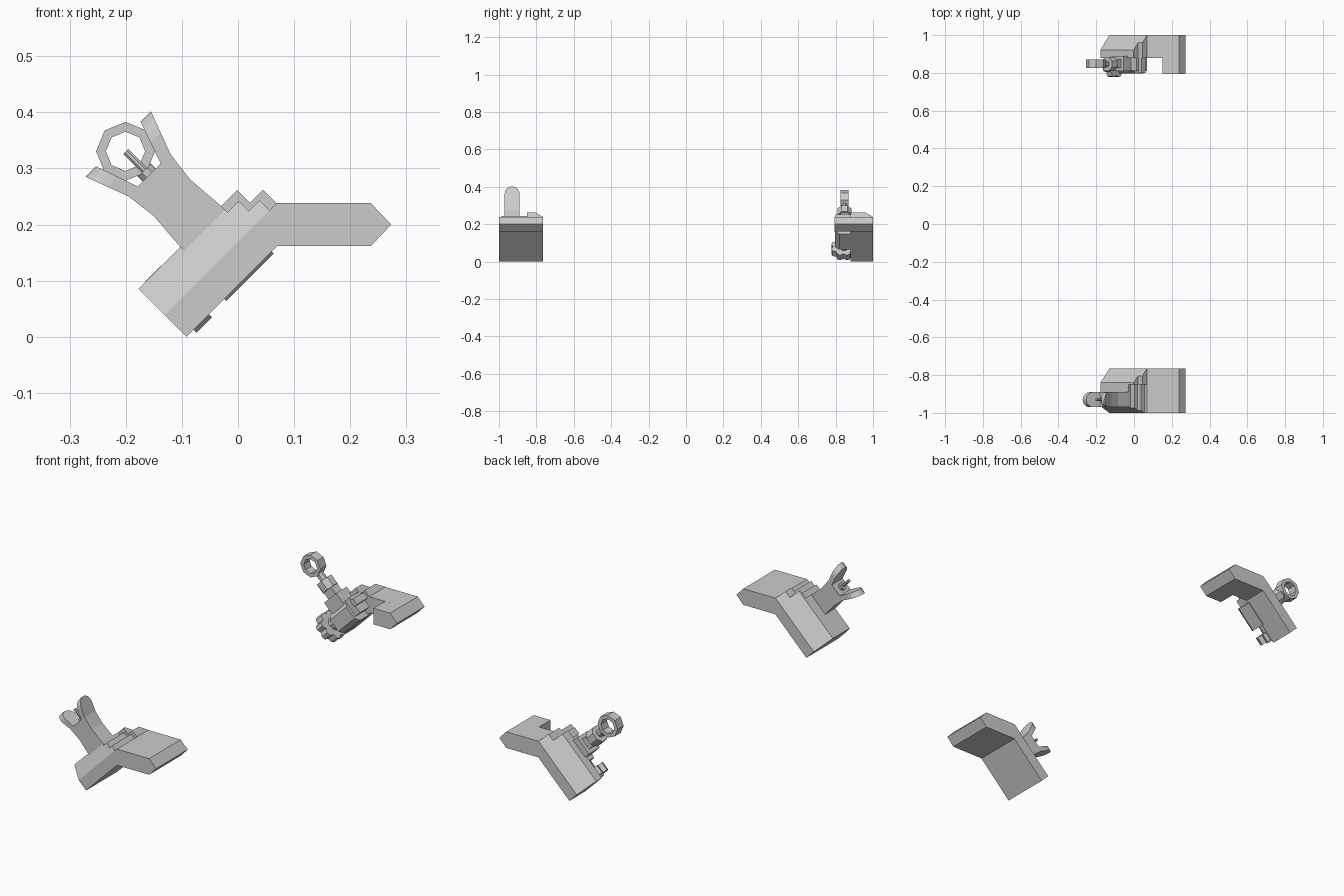
import bpy, bmesh, math
from mathutils import Vector

if "Cube" in bpy.data.objects:
    bpy.data.objects.remove(bpy.data.objects["Cube"])

R2 = math.sqrt(2)

def W(u, y, v):
    """Tilted frame (u along the block, v up the sight) to world."""
    return Vector(((u - v) / R2, y, (u + v) / R2))

def prism(name, a, b):
    """Solid between two matching outlines."""
    bm = bmesh.new()
    A = [bm.verts.new(p) for p in a]
    B = [bm.verts.new(p) for p in b]
    n = len(A)
    bm.faces.new(A)
    bm.faces.new(B[::-1])
    for i in range(n):
        j = (i + 1) % n
        bm.faces.new((A[j], A[i], B[i], B[j]))
    bmesh.ops.recalc_face_normals(bm, faces=bm.faces)
    me = bpy.data.meshes.new(name)
    bm.to_mesh(me)
    bm.free()
    ob = bpy.data.objects.new(name, me)
    bpy.context.collection.objects.link(ob)
    return ob

def side(name, uv, y0, y1):
    return prism(name, [W(u, y0, v) for u, v in uv], [W(u, y1, v) for u, v in uv])

def along_u(name, yv, u0, u1):
    return prism(name, [W(u0, y, v) for y, v in yv], [W(u1, y, v) for y, v in yv])

def along_v(name, uy, v0, v1):
    return prism(name, [W(u, y, v0) for u, y in uy], [W(u, y, v1) for u, y in uy])

def box(name, u0, u1, y0, y1, v0, v1):
    return side(name, [(u0, v0), (u1, v0), (u1, v1), (u0, v1)], y0, y1)

def xz(x, z):
    return ((x + z) / R2, (z - x) / R2)

def circle(cx, cy, r, n, off=0.0):
    return [(cx + r * math.cos(2 * math.pi * (i + off) / n),
             cy + r * math.sin(2 * math.pi * (i + off) / n)) for i in range(n)]

def boolean(ob, cutter, op):
    m = ob.modifiers.new("bool", 'BOOLEAN')
    m.operation, m.solver, m.object = op, 'EXACT', cutter
    bpy.context.view_layer.objects.active = ob
    bpy.ops.object.modifier_apply(modifier=m.name)
    bpy.data.objects.remove(cutter)

U0, V0, VC, VT = -0.065, 0.065, 0.12, 0.186
AX = 0.092  # sight axis in u

arm = [xz(.273, .2), xz(.237, .162)]
base = [(U0, V0), (U0, VC), (.217, VC), xz(.237, .238)] + arm + [xz(.07, .162)]

def tier(name, u1, v, yf, yb, cf, cb):
    """Chamfered upper block with front/back insets cf, cb at full height."""
    k = (v - VC) / (VT - VC)
    along_u(name, [(yf, VC), (yb, VC), (yb - cb * k, v), (yf + cf * k, v)], U0, u1)

back_tiers = [(.184, VT), (.217, .154)]
front_tiers = [(.144, VT), (.172, .17), (.199, .145)]

# --- Front sight: block with side arm, stepped chamfered top
side("front_sight_base", base, -1.0, -.765)
for i, (u, v) in enumerate(front_tiers):
    tier(f"front_sight_step_{i}", u, v, -1.0, -.85, .035, 0)
for i, (u, v) in enumerate(back_tiers):
    tier(f"front_sight_back_step_{i}", u, v, -.85, -.765, 0, .075)

# Forked blade with rounded ears
half = [(.0515, .15), (.0515, .186), (.046, .258), (.053, .315), (.083, .395),
        (.0565, .395), (.029, .316)]
fork = [(AX + d, v) for d, v in half] + [(AX - d, v) for d, v in half[::-1]]
blade = side("front_sight_fork", fork, -.97, -.89)
rnd = [(-.97, .1), (-.89, .1)] + [(-.93 + .04 * math.cos(math.pi * i / 8),
                                   .354 + .04 * math.sin(math.pi * i / 8)) for i in range(9)]
boolean(blade, along_u("round_cutter", rnd, -.1, .3), 'INTERSECT')

# Post on its round foot
along_v("front_post_foot", circle(AX, -.93, .017, 8, .5), .30, .328)
along_v("front_post", circle(AX, -.93, .007, 8, .5), .32, .375)

# --- Rear sight: narrower block, arm with forward lug
side("rear_sight_base", base, .88, 1.0)
lug = [xz(.15, .162), xz(.15, .238), xz(.237, .238)] + arm
side("rear_arm_lug", lug, .795, .88)
for i, (u, v) in enumerate(back_tiers):
    tier(f"rear_sight_step_{i}", u, v, .88, 1.0, 0, .078)

# Housing in front of the rear block, with chamfered front
housing = [(.89, .06), (.82, .06), (.797, .08), (.797, .14), (.815, .16), (.89, .16)]
along_u("rear_housing", housing, .03, .15)
box("rear_latch", .15, .184, .81, .88, .085, .165)
box("rear_latch_tip", .184, .205, .80, .88, .12, .15)

# Windage knob: scalloped wheel on a short shaft
along_u("knob_shaft", circle(.845, .122, .03, 10), -.02, .04)
lobes = []
for i in range(24):
    r = .067 if i % 3 else .054
    a = 2 * math.pi * i / 24
    lobes.append((.842 + r * math.cos(a), .122 + r * math.sin(a)))
along_u("windage_knob", lobes, -.047, -.008)
along_u("knob_cap", circle(.842, .122, .04, 8, .5), -.055, -.045)

# Folding leaf with collar and neck
box("leaf_foot", AX - .044, AX + .044, .81, .89, .13, .215)
box("leaf_stem", AX - .026, AX + .026, .825, .872, .2, .26)
along_v("leaf_collar", circle(AX, .847, .04, 8, .5), .25, .295)
along_v("leaf_neck", circle(AX, .847, .018, 8, .5), .29, .335)

# Octagonal aperture ring
oc = circle(AX, .3755, .0525, 8)
ring = side("rear_aperture_ring", [(u, v) for u, v in oc], .825, .87)
boolean(ring, side("hole_cutter", circle(AX, .3755, .035, 8), .8, .9), 'DIFFERENCE')
